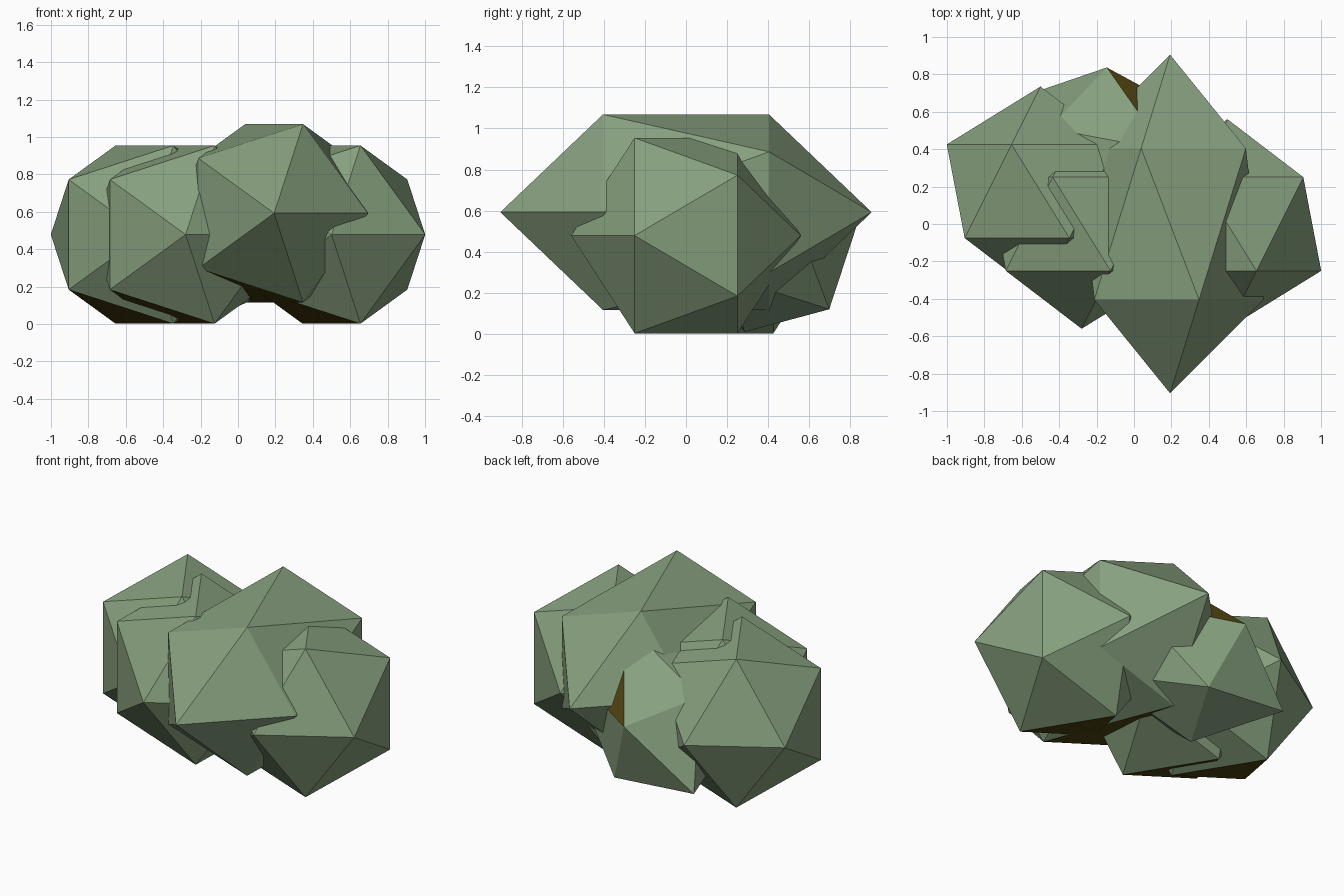
import bpy, bmesh
from mathutils import Matrix, Vector

if "Cube" in bpy.data.objects:
    bpy.data.objects.remove(bpy.data.objects["Cube"])


def material(name, rgb):
    m = bpy.data.materials.new(name)
    m.diffuse_color = (*rgb, 1)
    m.use_nodes = True
    m.node_tree.nodes["Principled BSDF"].inputs["Base Color"].default_value = m.diffuse_color
    return m


LEAF = material("leaf green", (0.242, 0.352, 0.209))
SOIL = material("dark olive", (0.080, 0.058, 0.006))

# turns the icosphere so that its poles lie along y
POLES_TO_Y = Matrix(((-1, 0, 0), (0, 0, 1), (0, 1, 0))).to_4x4()
UNDERSIDE = Vector((-0.30, -0.19, -0.93))


def clump(name, centre, radius, length, turn=Matrix.Identity(3)):
    """Twenty-sided leaf clump, stretched along its poles, one dark underside facet."""
    bm = bmesh.new()
    bmesh.ops.create_icosphere(bm, subdivisions=1, radius=1, matrix=POLES_TO_Y)
    bm.normal_update()
    for f in bm.faces:
        f.smooth = False
        f.material_index = 0
    max(bm.faces, key=lambda f: f.normal.dot(UNDERSIDE)).material_index = 1
    shape = (Matrix.Translation(centre) @ turn.to_4x4()
             @ Matrix.Diagonal((radius, length, radius, 1)))
    bm.transform(shape)
    bm.normal_update()
    me = bpy.data.meshes.new(name)
    bm.to_mesh(me)
    bm.free()
    me.materials.append(LEAF)
    me.materials.append(SOIL)
    ob = bpy.data.objects.new(name, me)
    bpy.context.collection.objects.link(ob)
    return ob


# upright clumps of the bush
clump("main_clump", (0.193, 0, 0.592), 0.56, 0.905)
clump("right_clump", (0.5, 0, 0.478), 0.56, 0.56)
clump("front_left_clump", (-0.28, 0, 0.478), 0.56, 0.56)
clump("back_left_clump", (-0.5, 0.175, 0.478), 0.56, 0.56)

# tipped-over clump poking out of the back
tipped = Matrix(((-0.6704, -0.741, -0.0577),
                 (-0.4889, 0.498, -0.7175),
                 (0.5604, -0.452, -0.695)))
clump("back_clump", (-0.012, 0.341, 0.490), 0.45, 0.72, tipped)
